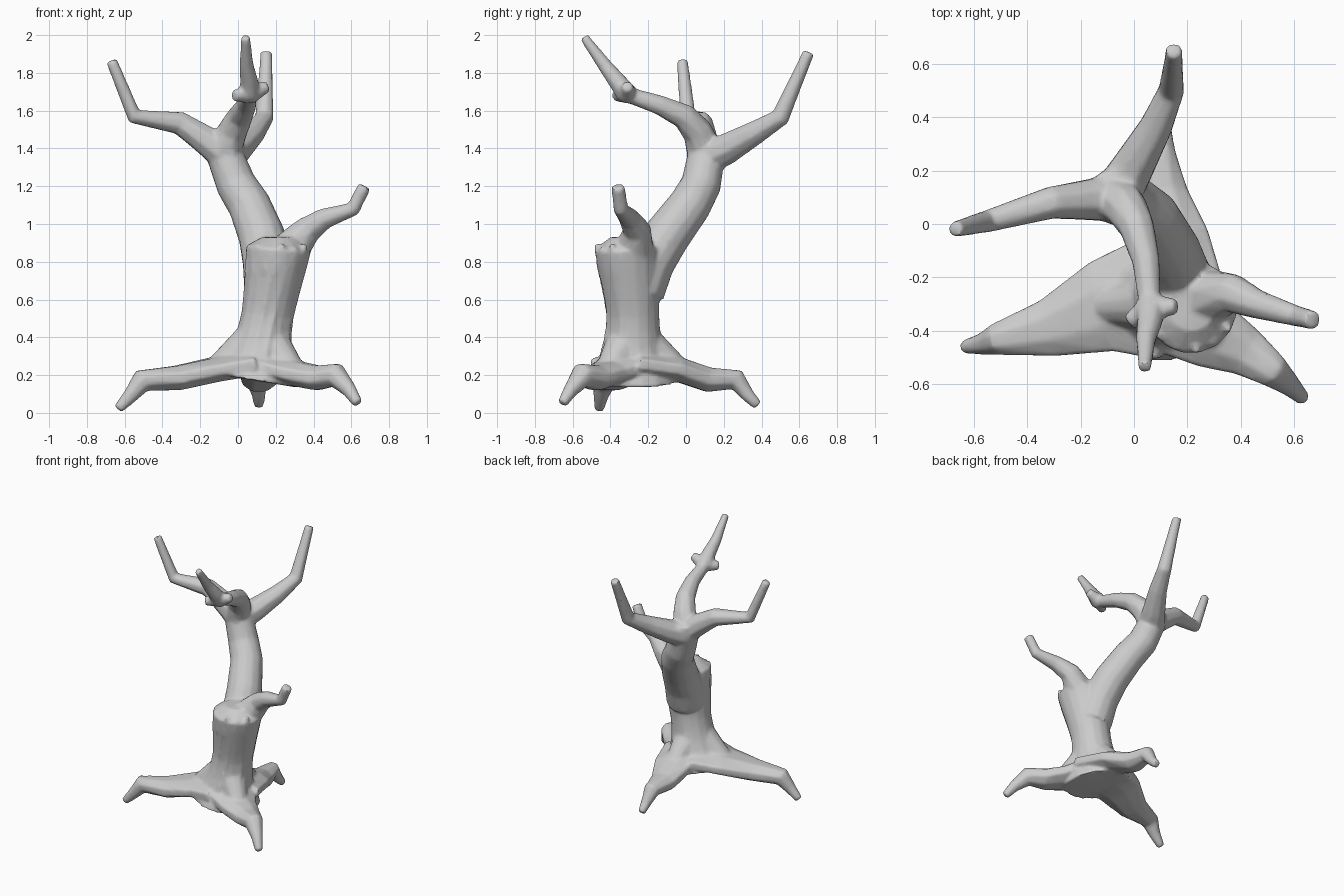
import bpy, bmesh, math
from mathutils import Vector

if "Cube" in bpy.data.objects:
    bpy.data.objects.remove(bpy.data.objects["Cube"])

bark = bpy.data.materials.new("grey bark")
bark.use_nodes = True
grey = (.6, .6, .6, 1)
bark.diffuse_color = grey
bark.node_tree.nodes["Principled BSDF"].inputs["Base Color"].default_value = grey

bm = bmesh.new()
UP = Vector((0, 0, 1))
RIGHT = Vector((1, 0, 0))


def tube(points, radii, sides=8, upright=False, thickest=1):
    """Closed tube along the points; thickest limits its height, for flattened roots."""
    rings = []
    for i, (point, radius) in enumerate(zip(points, radii)):
        tangent = Vector()
        if i > 0:
            tangent += (point - points[i - 1]).normalized()
        if i + 1 < len(points):
            tangent += (points[i + 1] - point).normalized()
        tangent.normalize()
        if upright:
            across = (RIGHT - tangent * tangent.x).normalized()
        else:
            across = tangent.cross(UP).normalized()
        over = tangent.cross(across)
        ring = []
        for k in range(sides):
            angle = math.tau * (k + .5) / sides
            offset = across * radius * math.cos(angle)
            offset += over * min(radius, thickest) * math.sin(angle)
            ring.append(bm.verts.new(point + offset))
        rings.append(ring)
    for low, high in zip(rings, rings[1:]):
        for k in range(sides):
            following = (k + 1) % sides
            bm.faces.new((low[k], low[following], high[following], high[k]))
    bm.faces.new(reversed(rings[0]))
    bm.faces.new(rings[-1])


def limb(*joints, start, end, curve=1, **options):
    """Tube whose radius tapers from start to end by its length."""
    points = [Vector(joint) for joint in joints]
    travelled = [0]
    for here, there in zip(points, points[1:]):
        travelled.append(travelled[-1] + (there - here).length)
    radii = []
    for distance in travelled:
        remaining = 1 - distance / travelled[-1]
        radii.append(end + (start - end) * remaining ** curve)
    tube(points, radii, **options)


def root(*joints, start):
    """Flattened root with a bent toe and a web rising to the trunk."""
    limb(*joints, start=start, end=.028, curve=1.3, thickest=.07)
    limb((.13, -.29, .42), joints[1], start=.12, end=.065, sides=12)


def trunk_centre(z):
    return Vector((.07 + z / 6, -.28 - max(0, z - .55) / 10, z))


def trunk_radius(z):
    """Wide flare at the roots, narrow waist, swelling at the stump."""
    flare = .11 * math.exp((.2 - z) / .12)
    return .13 + min(flare, .11) + .12 * max(0, z - .5)


def on_trunk(angle, z, inset=0):
    direction = Vector((math.cos(angle), math.sin(angle), 0))
    return trunk_centre(z) + direction * (trunk_radius(z) - inset)


# Flared trunk ending in a broken stump
heights = [.17 + .07 * i for i in range(11)]
stump_top = trunk_centre(heights[-1]) + UP * .06
tube([trunk_centre(z) for z in heights] + [stump_top],
     [trunk_radius(z) for z in heights] + [.09], sides=16, upright=True)

# Leaning main limb
limb((.17, -.25, .65), (.155, -.19, .8), (.125, -.1, .94), (.06, .02, 1.1),
     (-.01, .08, 1.21), (-.075, .11, 1.38), (-.08, .11, 1.45),
     start=.14, end=.095, sides=14, upright=True)

# Right upper branch
limb((-.04, .1, 1.35), (-.18, .09, 1.45), (-.31, .08, 1.535), (-.55, .01, 1.57),
     (-.67, -.02, 1.865), start=.1, end=.031, curve=1.6)

# Back upper branch
limb((-.07, .1, 1.35), (.0, .22, 1.4), (.08, .36, 1.48), (.14, .5, 1.565),
     (.15, .65, 1.91), start=.1, end=.033, curve=1.5)

# Front upper branch with its knot, upright twig and two broken stubs
knot = (.06, -.31, 1.685)
limb((-.08, .1, 1.38), (-.03, .06, 1.49), (.01, -.01, 1.57), (.045, -.14, 1.63),
     knot, start=.1, end=.043, curve=1.4)
limb(knot, (.06, -.36, 1.75), (.045, -.43, 1.84), (.04, -.54, 1.99),
     start=.06, end=.026, curve=1.3)
limb(knot, (.16, -.31, 1.73), start=.055, end=.03)
limb(knot, (-.02, -.37, 1.68), start=.05, end=.032)

# Low left branch
limb((.2, -.29, .78), (.29, -.27, .88), (.37, -.26, .97), (.46, -.3, 1.03),
     (.61, -.345, 1.08), (.67, -.36, 1.2), start=.14, end=.037, curve=2)

# Right, left and back roots
root((.06, -.28, .26), (-.12, -.31, .23), (-.32, -.39, .185), (-.51, -.43, .17),
     (-.57, -.45, .09), (-.635, -.46, .02), start=.25)
root((.15, -.31, .26), (.3, -.42, .21), (.42, -.48, .185), (.52, -.55, .2),
     (.59, -.61, .12), (.635, -.655, .05), start=.2)
root((.14, -.25, .26), (.14, -.04, .23), (.11, .12, .175), (.1, .27, .175),
     (.11, .33, .09), (.11, .38, .04), start=.22)

# Splinters around the stump rim
for i in range(6):
    angle = math.radians(195 + 27 * i)
    tube([on_trunk(angle, .74, .02), on_trunk(angle, .88 + .015 * (i % 2), .02)],
         [.03, .017], sides=5, upright=True)

# Twisting bark ridges up the front of the trunk
for degrees in (200, 245, 270, 320):
    angle = math.radians(degrees)
    ridge = [on_trunk(angle + z / 2, z, .004) for z in heights[2:-1]]
    tube(ridge, [.012] * len(ridge), sides=5, upright=True)

bmesh.ops.recalc_face_normals(bm, faces=bm.faces)
mesh = bpy.data.meshes.new("bare_tree")
bm.to_mesh(mesh)
bm.free()
tree = bpy.data.objects.new("bare_tree", mesh)
bpy.context.collection.objects.link(tree)
mesh.materials.append(bark)

# Fuse the limbs into one skin and soften the joints
fuse = tree.modifiers.new("fuse", "REMESH")
fuse.mode = "VOXEL"
fuse.voxel_size = .01
soften = tree.modifiers.new("soften", "SMOOTH")
soften.factor = .5
soften.iterations = 8
reduce = tree.modifiers.new("reduce", "DECIMATE")
reduce.ratio = .2

bpy.context.view_layer.objects.active = tree
tree.select_set(True)
for modifier in ("fuse", "soften", "reduce"):
    bpy.ops.object.modifier_apply(modifier=modifier)
bpy.ops.object.shade_smooth_by_angle(angle=math.radians(40))
